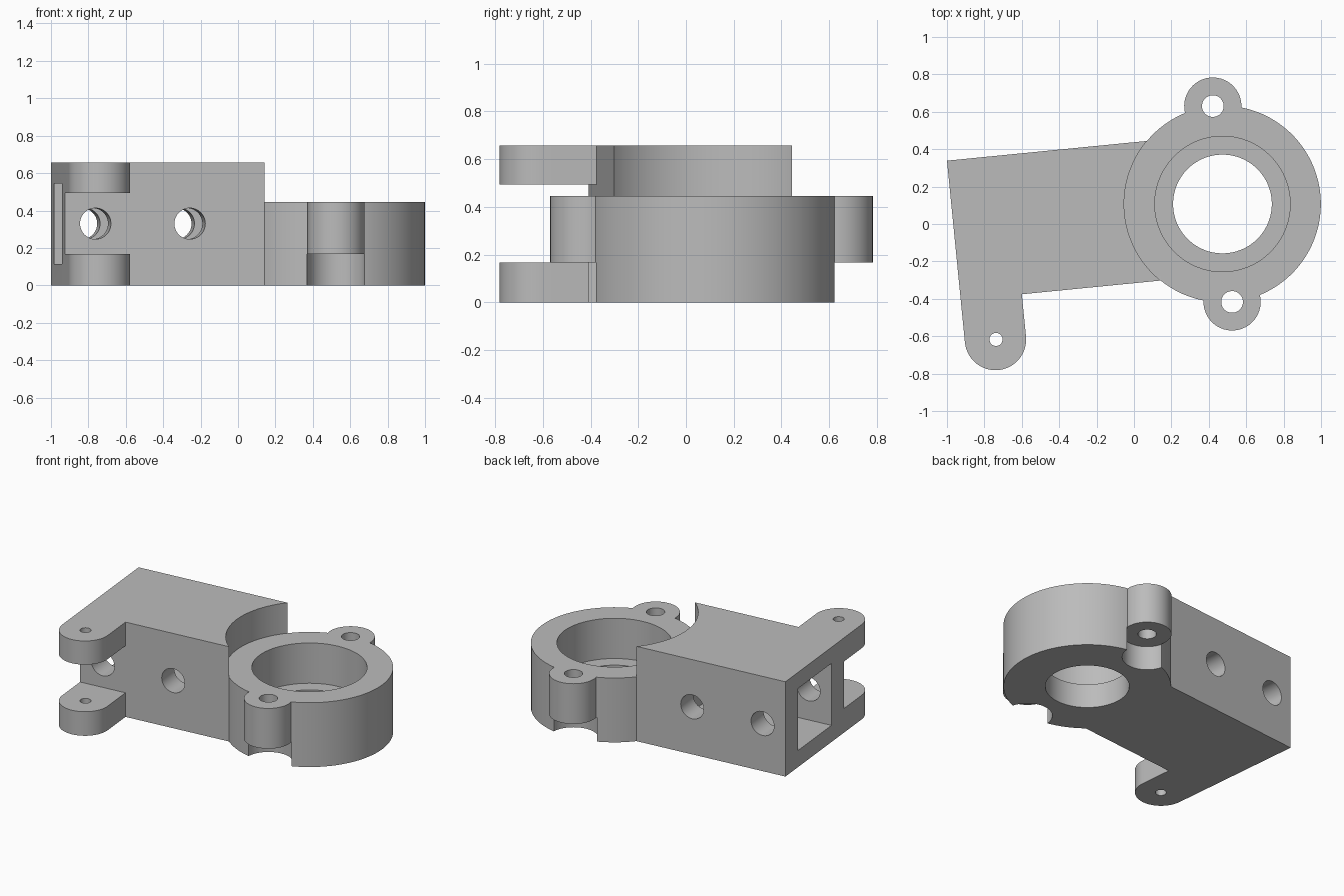
import bpy, bmesh, math
from mathutils import Matrix

if "Cube" in bpy.data.objects:
    bpy.data.objects.remove(bpy.data.objects["Cube"])

# Local frame: origin at the ring axis, u along the arm, v across it
FRAME = Matrix.Translation((0.473, 0.107, 0)) @ Matrix.Rotation(math.radians(5.63), 4, 'Z')
R, RING_H, ARM_H, STEP = 0.526, 0.446, 0.657, 0.167
HALF_W, END, EAR_U, EAR_V, EAR_R = 0.375, -1.443, -1.279, -0.602, 0.164

grey = bpy.data.materials.new("matte grey")
grey.diffuse_color = (0.5, 0.5, 0.5, 1)
grey.use_nodes = True
grey.node_tree.nodes["Principled BSDF"].inputs["Base Color"].default_value = grey.diffuse_color


def prism(name, pts, z0, z1, matrix=Matrix()):
    """Extrude a closed outline from z0 to z1."""
    bm = bmesh.new()
    face = bm.faces.new([bm.verts.new((x, y, z0)) for x, y in pts])
    ext = bmesh.ops.extrude_face_region(bm, geom=[face])
    for v in ext["geom"]:
        if isinstance(v, bmesh.types.BMVert):
            v.co.z = z1
    bmesh.ops.recalc_face_normals(bm, faces=bm.faces)
    bm.transform(FRAME @ matrix)
    mesh = bpy.data.meshes.new(name)
    bm.to_mesh(mesh)
    bm.free()
    mesh.materials.append(grey)
    ob = bpy.data.objects.new(name, mesh)
    bpy.context.collection.objects.link(ob)
    return ob


def arc(u, v, r, a0, a1, n):
    return [(u + r * math.cos(a0 + (a1 - a0) * i / n),
             v + r * math.sin(a0 + (a1 - a0) * i / n)) for i in range(n + 1)]


def cyl(name, u, v, r, z0, z1, n=48, matrix=Matrix()):
    return prism(name, arc(u, v, r, 0, math.tau, n)[:-1], z0, z1, matrix)


def box(name, u0, u1, v0, v1, z0, z1):
    return prism(name, [(u0, v0), (u1, v0), (u1, v1), (u0, v1)], z0, z1)


def combine(body, tool, op):
    """Boolean the tool into the body, then drop the tool."""
    tool.hide_render = True
    mod = body.modifiers.new(op, 'BOOLEAN')
    mod.operation, mod.solver, mod.object = op, 'EXACT', tool
    bpy.context.view_layer.objects.active = body
    bpy.ops.object.modifier_apply(modifier=mod.name)
    bpy.data.objects.remove(tool)


def cut(tool):
    combine(body, tool, 'DIFFERENCE')


def add(tool):
    combine(body, tool, 'UNION')


# Arm with a rounded hinge ear at its outer end
outline = [(END, HALF_W), (-0.3, HALF_W), (-0.3, -HALF_W), (EAR_U + EAR_R, -HALF_W)]
outline += arc(EAR_U, EAR_V, EAR_R, 0, -math.pi, 32)
body = prism("clamp_bracket", outline, 0, ARM_H)

# Hinge slot, hinge pin hole and the curved clearance above the ring
cut(box("hinge_slot", -1.7, -1.0, -1.0, -HALF_W, STEP, 0.493))
cut(cyl("pin_hole", EAR_U + 0.003, EAR_V, 0.035, -0.1, 0.8, 24))
cut(cyl("ring_clearance", 0, 0, R, RING_H, 0.9, 96))

# Square pocket in the arm end
cut(box("square_pocket", -1.6, -0.58, -0.215, 0.215, 0.115, 0.545))

# Cross holes through the arm
across = Matrix.Rotation(math.radians(90), 4, 'X')
for u in (-1.278, -0.771):
    cut(cyl("cross_hole", u, 0.33, 0.083, -0.6, 0.6, 48, across))

# Ring with two opposite raised bolt lugs
add(cyl("ring", 0, 0, R, 0, RING_H, 96))
for side in (-1, 1):
    v = side * R
    add(cyl("bolt_lug", 0, v, 0.153, 0.1, RING_H))
    cut(cyl("lug_notch", 0, v, 0.157, -0.1, STEP))
    cut(cyl("bolt_hole", 0, v, 0.058, -0.1, 0.8, 32))

# Stepped bore
cut(cyl("seat_bore", 0, 0, 0.362, STEP, 0.9, 96))
cut(cyl("through_bore", 0, 0, 0.264, -0.1, 0.9, 96))

# Smooth curved walls, keep edges sharp
bpy.ops.object.select_all(action='DESELECT')
body.select_set(True)
bpy.context.view_layer.objects.active = body
bpy.ops.object.shade_smooth_by_angle(angle=math.radians(30))
